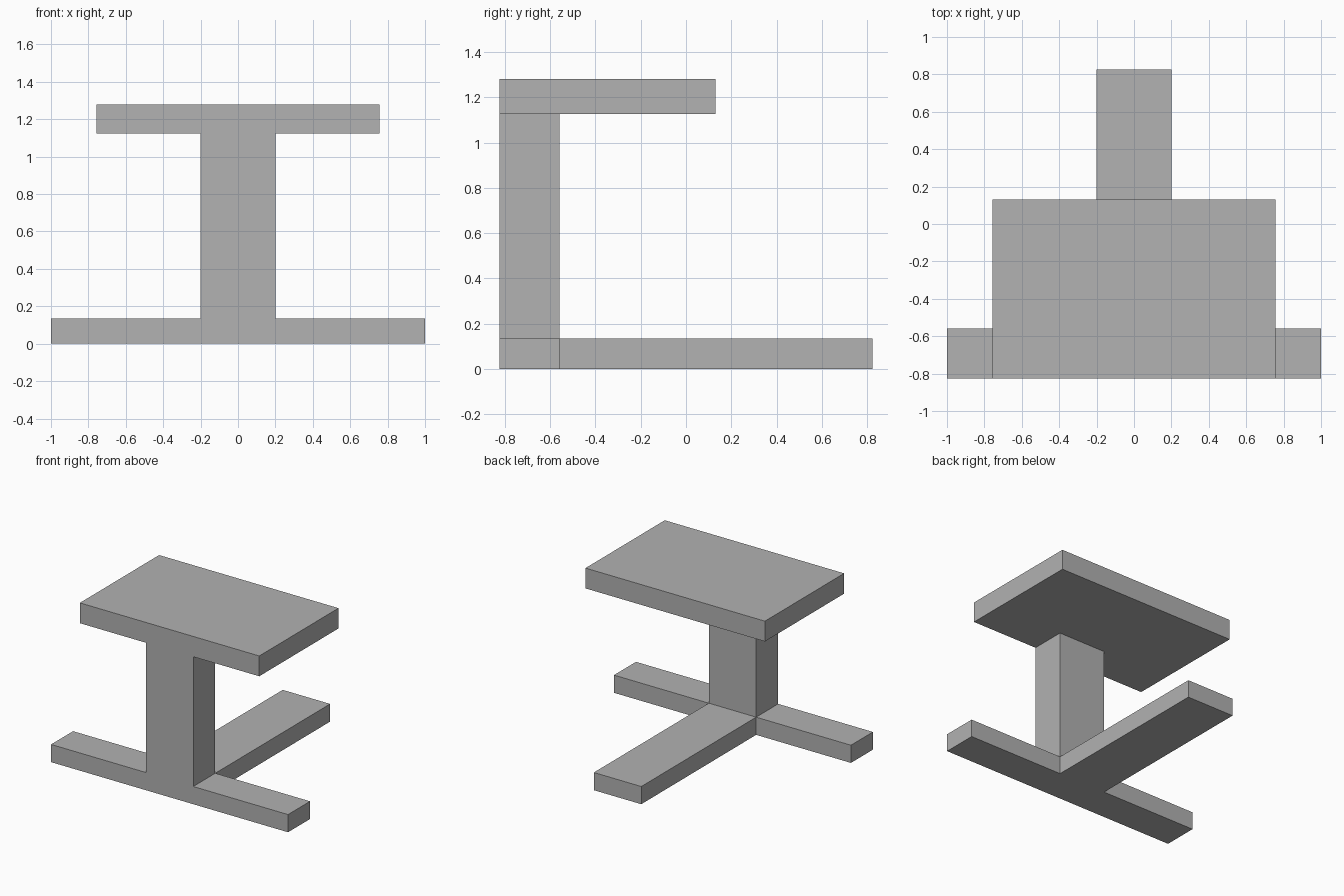
import bpy
import bmesh

cube = bpy.data.objects.get("Cube")
if cube:
    bpy.data.objects.remove(cube, do_unlink=True)

grey = bpy.data.materials.new("mid_grey")
grey.use_nodes = True
colour = (0.445, 0.445, 0.445, 1)
grey.diffuse_color = colour
grey.node_tree.nodes["Principled BSDF"].inputs["Base Color"].default_value = colour

# Shared dimensions
front, column_back, table_back, leg_back = -0.825, -0.56, 0.13, 0.825
foot_top, table_bottom, table_top = 0.135, 1.125, 1.28
foot_x, table_x, column_x = 1.0, 0.757, 0.2


def prism(name, outline, z0, z1, caps=True):
    """Extrude a plan outline upwards; without caps it is an open tube."""
    bm = bmesh.new()
    base = bm.faces.new([bm.verts.new((x, y, z0)) for x, y in outline])
    top = bmesh.ops.extrude_face_region(bm, geom=[base], use_keep_orig=True)["geom"]
    bmesh.ops.translate(bm, vec=(0, 0, z1 - z0),
                        verts=[v for v in top if isinstance(v, bmesh.types.BMVert)])
    bmesh.ops.recalc_face_normals(bm, faces=bm.faces)
    if not caps:
        ends = [f for f in bm.faces if abs(f.normal.z) > 0.5]
        bmesh.ops.delete(bm, geom=ends, context="FACES_ONLY")
    mesh = bpy.data.meshes.new(name)
    bm.to_mesh(mesh)
    bm.free()
    mesh.materials.append(grey)
    obj = bpy.data.objects.new(name, mesh)
    bpy.context.collection.objects.link(obj)
    return obj


def rectangle(half_x, y0, y1):
    return [(-half_x, y0), (half_x, y0), (half_x, y1), (-half_x, y1)]


# T-shaped foot: front crossbar and one leg running back
half = [(foot_x, front), (foot_x, column_back),
        (column_x, column_back), (column_x, leg_back)]
prism("foot", half + [(-x, y) for x, y in reversed(half)], 0, foot_top)

# Upright column, open where it meets the foot and the top
prism("column", rectangle(column_x, front, column_back),
      foot_top, table_bottom, caps=False)

# Cantilevered table top
prism("table_top", rectangle(table_x, front, table_back), table_bottom, table_top)
